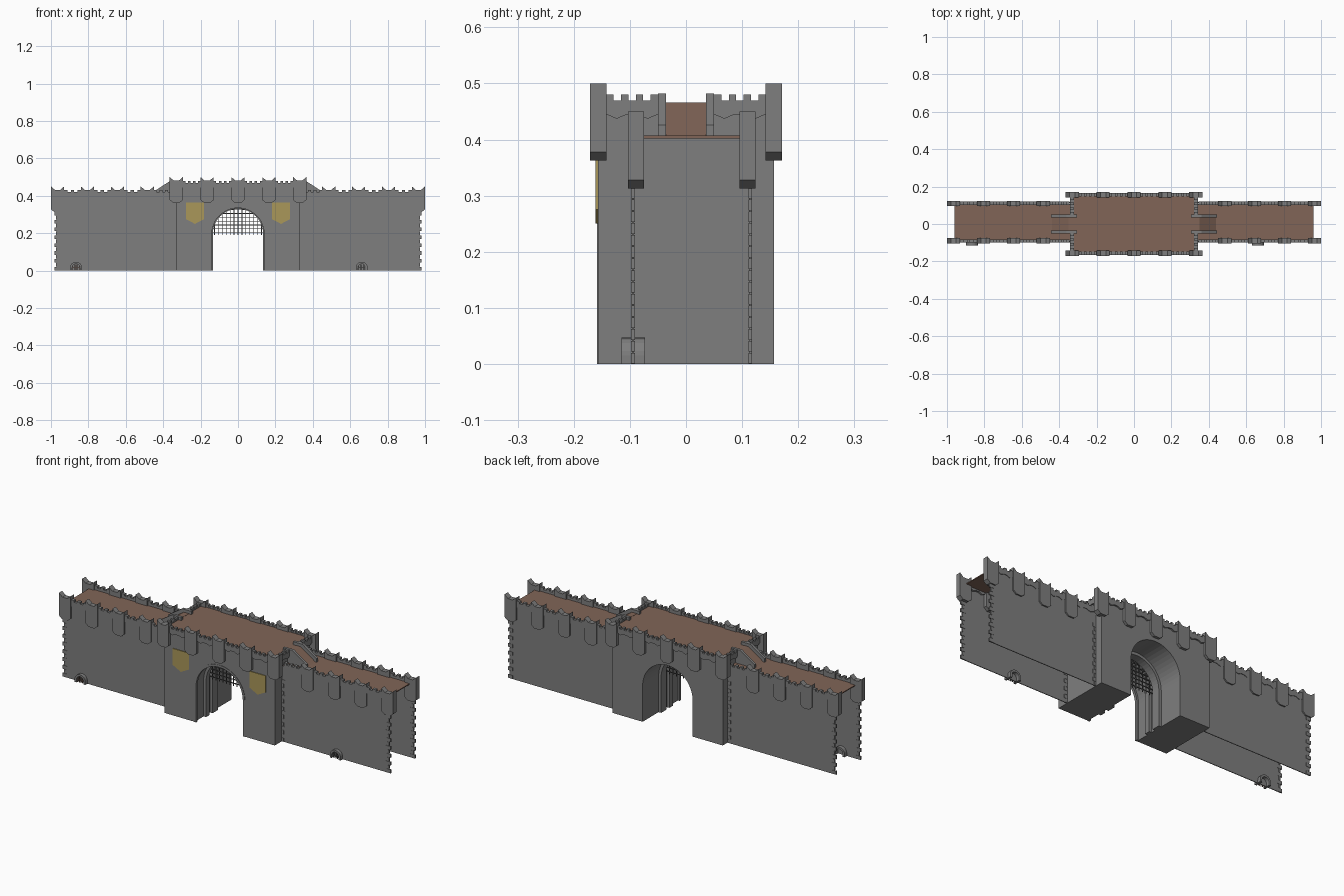
import bpy, bmesh, math
from mathutils import Vector

if "Cube" in bpy.data.objects:
    bpy.data.objects.remove(bpy.data.objects["Cube"])


def material(name, rgb):
    m = bpy.data.materials.new(name)
    m.diffuse_color = (*rgb, 1)
    m.use_nodes = True
    m.node_tree.nodes["Principled BSDF"].inputs["Base Color"].default_value = m.diffuse_color
    return m


STONE = material("grey_stone", (0.21, 0.21, 0.21))
WOOD = material("brown_planks", (0.22, 0.13, 0.095))
GOLD = material("dull_gold", (0.40, 0.31, 0.10))
IRON = material("dark_iron", (0.10, 0.10, 0.10))


def finish(name, bm, mat):
    bmesh.ops.recalc_face_normals(bm, faces=bm.faces)
    me = bpy.data.meshes.new(name)
    bm.to_mesh(me)
    bm.free()
    me.materials.append(mat)
    ob = bpy.data.objects.new(name, me)
    bpy.context.collection.objects.link(ob)
    return ob


def add_prism(bm, pts, a, b, axis="y"):
    """Extrude a (u, z) outline from a to b along the axis."""
    def place(u, z, d):
        return (u, d, z) if axis == "y" else (d, u, z)
    lo = [bm.verts.new(place(u, z, a)) for u, z in pts]
    hi = [bm.verts.new(place(u, z, b)) for u, z in pts]
    bm.faces.new(lo)
    bm.faces.new(hi[::-1])
    n = len(pts)
    for i in range(n):
        j = (i + 1) % n
        bm.faces.new((lo[i], lo[j], hi[j], hi[i]))


def add_box(bm, x0, x1, y0, y1, z0, z1):
    add_prism(bm, [(x0, z0), (x1, z0), (x1, z1), (x0, z1)], y0, y1)


def box(name, mat, *dims):
    bm = bmesh.new()
    add_box(bm, *dims)
    return finish(name, bm, mat)


def merlon(bm, x, y0, y1, top):
    """Swallow-tailed merlon with a pointed corbel foot."""
    w = 0.035
    add_prism(bm, [(x - w, top - 0.122), (x - 0.017, top - 0.137), (x + 0.017, top - 0.137),
                   (x + w, top - 0.122), (x + w, top), (x + 0.014, top - 0.018),
                   (x - 0.014, top - 0.018), (x - w, top)], y0, y1)


def parapet(bm, u0, u1, a, b, top, axis="y"):
    """Low parapet strip with small teeth and a scalloped lower edge."""
    L = u1 - u0
    n = max(3, 2 * round(L / 0.036) + 1)
    pts = [(u0, top - 0.055), (u0 + L * 0.2, top - 0.063), (u0 + L * 0.4, top - 0.055),
           (u0 + L * 0.6, top - 0.055), (u0 + L * 0.8, top - 0.063), (u1, top - 0.055)]
    for i in reversed(range(n)):
        z = top - (0.02 if i % 2 == 0 else 0.03)
        pts += [(u0 + L * (i + 1) / n, z), (u0 + L * i / n, z)]
    add_prism(bm, pts, a, b, axis)


# Gatehouse body: rings lofted along y so the passage steps in and out
def gate_ring(r):
    pts = [(-r, 0)]
    pts += [(-r * math.cos(math.pi * i / 24), 0.195 + r * math.sin(math.pi * i / 24)) for i in range(25)]
    return pts + [(r, 0), (0.33, 0), (0.33, 0.455), (-0.33, 0.455), (-0.33, 0)]


bm = bmesh.new()
rings = []
steps = [(-0.157, 0.15), (-0.08, 0.15), (-0.08, 0.135), (-0.05, 0.135), (-0.05, 0.15),
         (-0.025, 0.15), (-0.025, 0.135), (0.02, 0.135), (0.02, 0.15), (0.157, 0.15)]
for y, r in steps:
    rings.append([bm.verts.new((x, y, z)) for x, z in gate_ring(r)])
n = len(rings[0])
for A, B in zip(rings, rings[1:]):
    for i in range(n):
        j = (i + 1) % n
        bm.faces.new((A[i], A[j], B[j], B[i]))
bm.faces.new(rings[0])
bm.faces.new(rings[-1][::-1])
bmesh.ops.remove_doubles(bm, verts=bm.verts, dist=1e-5)
finish("gatehouse_body", bm, STONE)
box("gatehouse_floor", WOOD, -0.325, 0.325, -0.15, 0.15, 0.452, 0.465)

# Raised moulding around the front arch
bm = bmesh.new()
arc = [math.pi * i / 24 for i in range(25)]
ring = [(-0.152, 0)] + [(-0.152 * math.cos(a), 0.195 + 0.152 * math.sin(a)) for a in arc] + [(0.152, 0)]
ring += [(0.14, 0)] + [(0.14 * math.cos(a), 0.195 + 0.14 * math.sin(a)) for a in arc] + [(-0.14, 0)]
add_prism(bm, ring, -0.159, -0.145)
finish("arch_moulding", bm, STONE)

# Gatehouse battlements
bm = bmesh.new()
xs = [-0.33, -0.165, 0, 0.165, 0.33]
for s in (-1, 1):
    for x in xs:
        merlon(bm, x, s * 0.142, s * 0.171, 0.5)
    for a, b in zip(xs, xs[1:]):
        parapet(bm, a + 0.035, b - 0.035, s * 0.148, s * 0.165, 0.5)
    for t in (-1, 1):
        u = sorted((t * 0.142, t * 0.05))
        parapet(bm, u[0], u[1], s * 0.322, s * 0.343, 0.5, "x")
finish("gatehouse_battlements", bm, STONE)

# Portcullis
bm = bmesh.new()
for i in range(-6, 7):
    x = i * 0.021
    add_box(bm, x - 0.002, x + 0.002, -0.040, -0.036, 0.19, 0.195 + math.sqrt(0.147 ** 2 - x * x))
for k in range(7):
    z = 0.203 + k * 0.0205
    w = math.sqrt(0.147 ** 2 - (z - 0.195) ** 2)
    add_box(bm, -w, w, -0.039, -0.035, z - 0.002, z + 0.002)
finish("portcullis", bm, IRON)

# Shield plates on the front
for s, side in ((-1, "left"), (1, "right")):
    bm = bmesh.new()
    c = s * 0.23
    add_prism(bm, [(c - 0.048, 0.364), (c - 0.048, 0.275), (c, 0.25), (c + 0.048, 0.275),
                   (c + 0.048, 0.364)], -0.161, -0.156)
    finish(side + "_shield_plate", bm, GOLD)

# Side walls: hollow, thin front and back sheets, walkway, battlements, ramp
for s, side in ((-1, "left"), (1, "right")):
    def span(a, b):
        return sorted((s * a, s * b))

    sheets, quoins, tops = bmesh.new(), bmesh.new(), bmesh.new()
    for yw, ya, yb, sa, sb in ((-0.0945, -0.103, -0.075, -0.099, -0.082),
                               (0.1145, 0.095, 0.124, 0.102, 0.119)):
        add_box(sheets, *span(0.328, 0.97), yw - 0.002, yw + 0.002, 0, 0.41)
        # Corner stones of alternating length at both ends
        for k in range(16):
            z = k * 0.021
            out = 0.982 if k % 2 == 0 else 0.973
            add_box(quoins, *span(0.962 if k % 2 else 0.955, out), yw - 0.0035, yw + 0.0035,
                    z + 0.001, z + 0.020)
            add_box(quoins, *span(0.329, 0.35 if k % 2 else 0.342), yw - 0.0035, yw + 0.0035,
                    z + 0.001, z + 0.020)
        mx = [0.965, 0.805, 0.645, 0.485]
        for x in mx:
            merlon(tops, s * x, ya, yb, 0.45)
        for a, b in zip(mx, mx[1:] + [0.31]):
            u = span(b + 0.035, a - 0.035)
            parapet(tops, u[0], u[1], sa, sb, 0.45)
    finish(side + "_wall_sheets", sheets, STONE)
    finish(side + "_wall_quoins", quoins, STONE)
    finish(side + "_wall_battlements", tops, STONE)
    box(side + "_walkway", WOOD, *span(0.33, 0.96), -0.088, 0.108, 0.402, 0.407)

    # Ramp up to the gatehouse roof, with stone rails
    bm = bmesh.new()
    add_prism(bm, [(s * 0.32, 0.406), (s * 0.44, 0.406), (s * 0.35, 0.466), (s * 0.32, 0.466)],
              -0.036, 0.036)
    finish(side + "_ramp", bm, WOOD)
    bm = bmesh.new()
    for t in (-1, 1):
        add_prism(bm, [(s * 0.305, 0.405), (s * 0.445, 0.405), (s * 0.445, 0.426),
                       (s * 0.36, 0.482), (s * 0.305, 0.482)], t * 0.036, t * 0.05)
    finish(side + "_ramp_rails", bm, STONE)

# Drain hoods with gratings at the foot of the front wall
for name, x, mat in (("left", -0.866, WOOD), ("right", 0.662, IRON)):
    bm = bmesh.new()
    arc = [math.pi * i / 12 for i in range(13)]
    hood = [(x + 0.032 * math.cos(a), 0.015 + 0.032 * math.sin(a)) for a in arc]
    hole = [(x - 0.021 * math.cos(a), 0.015 + 0.021 * math.sin(a)) for a in arc]
    add_prism(bm, [(x + 0.032, 0)] + hood + [(x - 0.032, 0), (x - 0.021, 0)] + hole + [(x + 0.021, 0)],
              -0.115, -0.073)
    finish(name + "_drain_hood", bm, STONE)
    bm = bmesh.new()
    for i in range(-2, 3):
        u = x + i * 0.0085
        add_box(bm, u - 0.0015, u + 0.0015, -0.108, -0.104, 0, 0.034 - abs(i) * 0.002)
    add_box(bm, x - 0.022, x + 0.022, -0.107, -0.105, 0.014, 0.017)
    finish(name + "_drain_grating", bm, mat)
